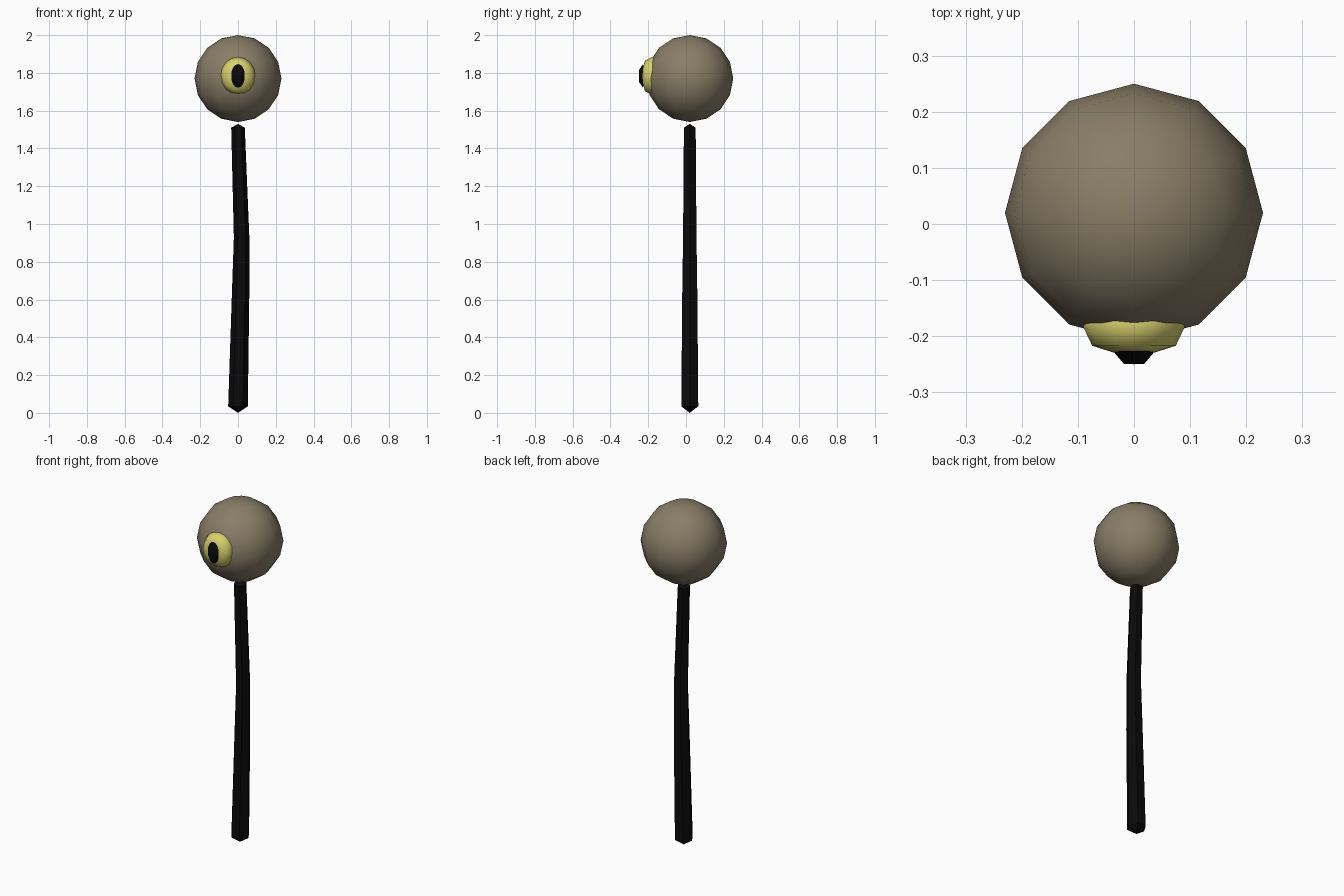
import bpy, bmesh, math
from mathutils import Vector

cube = bpy.data.objects.get("Cube")
if cube:
    bpy.data.objects.remove(cube, do_unlink=True)


def material(name, rgb):
    m = bpy.data.materials.new(name)
    m.use_nodes = True
    m.diffuse_color = (*rgb, 1)
    bsdf = m.node_tree.nodes["Principled BSDF"]
    bsdf.inputs["Base Color"].default_value = (*rgb, 1)
    bsdf.inputs["Roughness"].default_value = 0.8
    return m


def finish(name, bm, mat, angle):
    bmesh.ops.recalc_face_normals(bm, faces=bm.faces)
    mesh = bpy.data.meshes.new(name)
    bm.to_mesh(mesh)
    bm.free()
    mesh.materials.append(mat)
    ob = bpy.data.objects.new(name, mesh)
    bpy.context.collection.objects.link(ob)
    bpy.ops.object.select_all(action='DESELECT')
    ob.select_set(True)
    bpy.context.view_layer.objects.active = ob
    bpy.ops.object.shade_smooth_by_angle(angle=math.radians(angle))
    return ob


def loft(name, start, rings, end, u, v, sides, mat, angle):
    """Skin rings of (centre, radius u, radius v), closed by a point at each end."""
    bm = bmesh.new()
    u, v = Vector(u), Vector(v)
    loops = []
    for c, ru, rv in rings:
        turn = [2 * math.pi * i / sides for i in range(sides)]
        loops.append([bm.verts.new(Vector(c) + u * ru * math.cos(a) + v * rv * math.sin(a))
                      for a in turn])
    tips = bm.verts.new(start), bm.verts.new(end)
    for i in range(sides):
        j = (i + 1) % sides
        for a, b in zip(loops, loops[1:]):
            bm.faces.new((a[i], a[j], b[j], b[i]))
        bm.faces.new((tips[0], loops[0][j], loops[0][i]))
        bm.faces.new((tips[1], loops[-1][i], loops[-1][j]))
    return finish(name, bm, mat, angle)


taupe = material("taupe", (0.25, 0.206, 0.136))
yellow = material("pale yellow", (0.69, 0.64, 0.155))
black = material("black", (0.003, 0.003, 0.003))

Y = 0.02      # depth of the stalk and ball centre
EYE_Z = 1.784

# Ball head
bm = bmesh.new()
bmesh.ops.create_uvsphere(bm, u_segments=12, v_segments=8, radius=0.23)
bmesh.ops.translate(bm, verts=bm.verts, vec=(0, Y, 1.77))
finish("ball_head", bm, taupe, 60)

# Six-sided stalk, tapered and gently bent: (height, x offset, radius)
path = [(0.035, 0.0, 0.052), (0.64, 0.014, 0.046), (0.93, 0.019, 0.041), (1.51, 0.0, 0.036)]
loft("stalk", (0, Y, 0), [((x, Y, z), r, r) for z, x, r in path], (0, Y, 1.53),
     (1, 0, 0), (0, 1, 0), 6, black, 35)


# Eye parts: domes facing forward, (depth, scale of the full radius)
def eye_part(name, profile, rx, rz, back, front, sides, mat):
    rings = [((0, y, EYE_Z), rx * s, rz * s) for y, s in profile]
    loft(name, (0, back, EYE_Z), rings, (0, front, EYE_Z),
         (1, 0, 0), (0, 0, 1), sides, mat, 60)


eye_part("iris", [(-0.165, 0.95), (-0.180, 1.0), (-0.217, 0.81), (-0.229, 0.4)],
         0.092, 0.100, -0.16, -0.232, 16, yellow)
eye_part("pupil", [(-0.227, 1.0), (-0.249, 0.5)],
         0.037, 0.063, -0.222, -0.25, 16, black)
